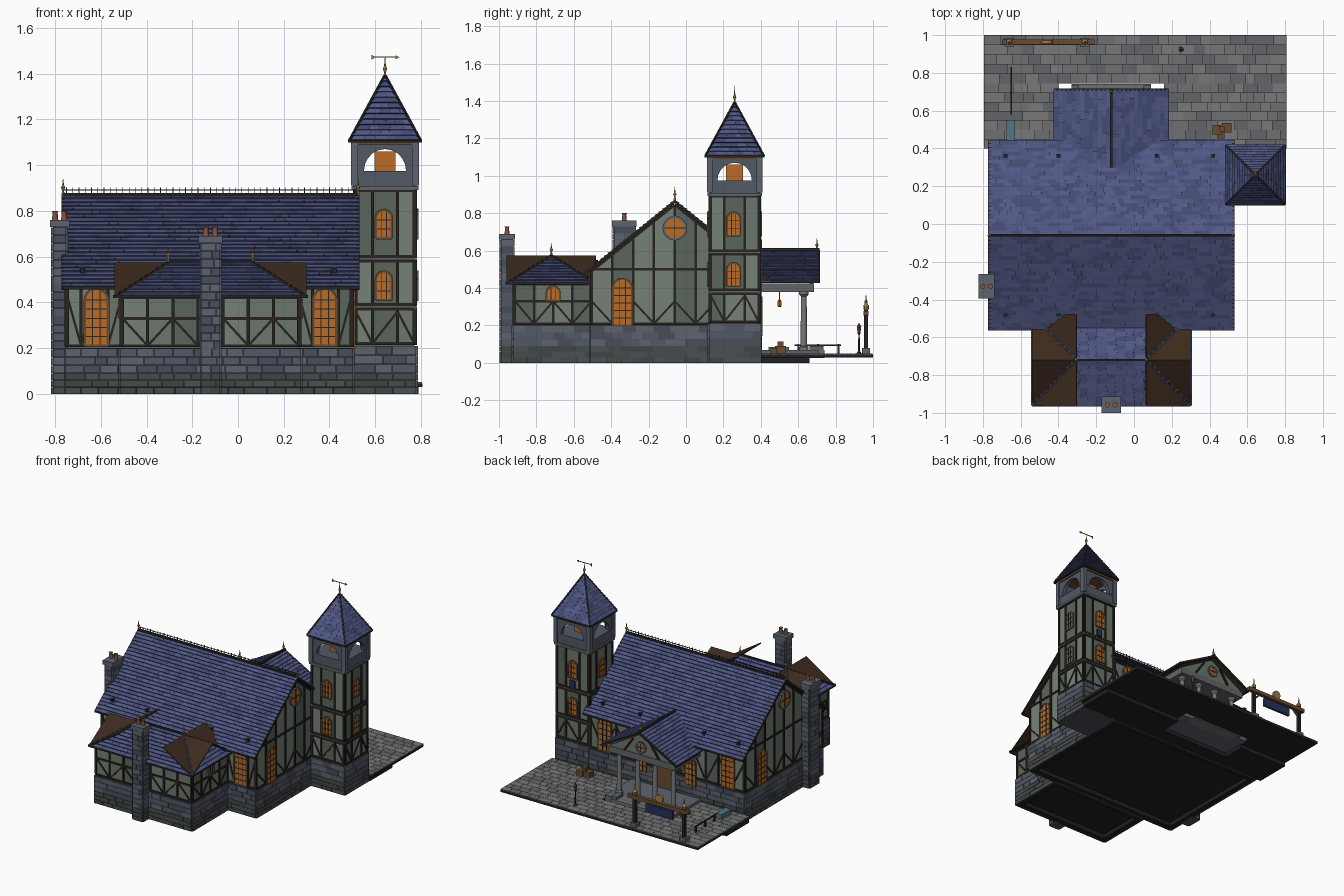
import bpy, bmesh, math, random
from mathutils import Vector as V

if "Cube" in bpy.data.objects:
    bpy.data.objects.remove(bpy.data.objects["Cube"])
random.seed(4)
COL = dict(roof1=(.072, .088, .215), roof2=(.058, .07, .175), roof3=(.085, .1, .24), stone1=(.085, .1, .13),
           stone2=(.065, .075, .1), stone3=(.11, .125, .155), moss1=(.06, .07, .07), moss2=(.05, .06, .055), moss3=(.07, .08, .085),
           pave1=(.16, .16, .165), pave2=(.125, .13, .14), pave3=(.19, .19, .19), plaster1=(.15, .185, .155), plaster2=(.105, .13, .11),
           plaster3=(.18, .22, .18), timber=(.02, .016, .013), deck=(.045, .023, .012), glass=(.48, .15, .02), iron=(.018, .018, .02),
           brass=(.35, .2, .07), clay=(.25, .09, .05), blue=(.02, .03, .1), teal=(.08, .18, .22), wood=(.14, .07, .03), ground=(.015, .015, .015))
MAT = {k: bpy.data.materials.new(k) for k in COL}
for k, c in COL.items():
    MAT[k].diffuse_color = (*c, 1)
ROOF, STONE, PAVE, PLASTER, MOSS = [[p + i for i in "123"] for p in ("roof", "stone", "pave", "plaster", "moss")]
PARTS = {}
# geometry helpers: every piece is collected into a named part
def piece(name, mat, vs, fs):
    pv, pf = PARTS.setdefault(name, ([], []))
    pf.extend(([i + len(pv) for i in f], mat) for f in fs)
    pv.extend(vs)
def prism(name, mat, pts, vec):
    n, pts = len(pts), [V(p) for p in pts]
    sides = [[i, (i + 1) % n, (i + 1) % n + n, i + n] for i in range(n)]
    piece(name, mat, pts + [p + V(vec) for p in pts], [list(range(n)), list(range(n, 2 * n))] + sides)
def box(name, mat, x0, x1, y0, y1, z0, z1):
    prism(name, mat, [(x0, y0, z0), (x1, y0, z0), (x1, y1, z0), (x0, y1, z0)], (0, 0, z1 - z0))
def beam(name, mat, p, q, w):
    p, q = V(p), V(q)
    d = (q - p).normalized()
    s = d.cross(V((1, 0, 0) if abs(d.z) > .99 else (0, 0, 1))).normalized() * w / 2
    t = d.cross(s)
    prism(name, mat, [p - s - t, p + s - t, p + s + t, p - s + t], q - p)
def lathe(name, mat, c, prof, n=10):
    vs = [V(c) + V((r * math.cos(k * math.tau / n), r * math.sin(k * math.tau / n), z)) for r, z in prof for k in range(n)]
    m = len(prof)
    piece(name, mat, vs, [[j * n + k, j * n + (k + 1) % n, (j + 1) * n + (k + 1) % n, (j + 1) * n + k]
          for j in range(m - 1) for k in range(n)] + [list(range(n)), list(range((m - 1) * n, m * n))])
def finial(x, y, z, h):
    lathe("finials", "brass", (x, y, z), [(.007, 0), (.004, h * .3), (.010, h * .45), (.004, h * .6), (.001, h)])
def normal(q):
    return (q[1] - q[0]).cross(q[3] - q[0]).normalized()
# rows of tiles or blocks over a four cornered face
def courses(name, quad, ch, cw, lo, hi, gap, mats):
    a, b, c, d = q = [V(p) for p in quad]
    n, span = normal(q), ((a + b) / 2 - (c + d) / 2).length
    rows = max(1, round(span / ch))
    for r in range(rows):
        v0, v1 = r / rows, (r + 1) / rows - gap / span
        L0, R0, L1, R1 = a.lerp(d, v0), b.lerp(c, v0), a.lerp(d, v1), b.lerp(c, v1)
        w = (R0 - L0).length
        k = max(1, round(w / cw))
        cuts = [0] + [(i + .5 * (r % 2) + random.uniform(-.2, .2)) / k for i in range(1, k)] + [1]
        for u0, u1 in zip(cuts, cuts[1:]):
            u1 -= gap / w
            t = [L0.lerp(R0, u0), L0.lerp(R0, u1), L1.lerp(R1, u1), L1.lerp(R1, u0)]
            piece(name, random.choice(mats), [p - n * .004 for p in t] + [p + n * h for p, h in zip(t, (lo, lo, hi, hi))],
                  [[0, 1, 2, 3], [4, 5, 6, 7], [0, 1, 5, 4], [1, 2, 6, 5], [2, 3, 7, 6], [3, 0, 4, 7]])
def roof(name, quad, tiled=True, decked=True):
    q = [V(p) for p in quad]
    q = q if normal(q).z > 0 else [q[1], q[0], q[3], q[2]]
    if tiled:
        courses(name + "_tiles", q, .027, .05, .008, .001, .0004, ROOF)
    if decked:
        prism(name + "_deck", "deck", q, normal(q) * -.008)
# block walls with mossy lower rows; hollow ones have a raised floor
def stone_block(name, x0, x1, y0, y1, z1, cw=.08, hollow=False):
    box(name, "stone2", x0, x1, y0, y1, .035 if hollow else 0, z1)
    ring = [(x0, y0), (x1, y0), (x1, y1), (x0, y1)]
    for (ax, ay), (bx, by) in zip(ring, ring[1:] + ring[:1]):
        for za, zb, mats in ((0, .09, MOSS), (.09, z1, STONE)):
            courses(name, [(ax, ay, za), (bx, by, za), (bx, by, zb), (ax, ay, zb)], .035, cw, .007, .007, .002, mats)
    if hollow:
        w = .04
        for r in ((x0, x1, y0, y0 + w), (x0, x1, y1 - w, y1), (x0, x0 + w, y0 + w, y1 - w), (x1 - w, x1, y0 + w, y1 - w)):
            box(name + "_rim", "ground", *r, 0, .035)
        box(name + "_floor", "ground", x0 + w, x1 - w, y0 + w, y1 - w, .03, .036)
# wall frames: (along, height, outward) to a point
def wall(side, at):
    u, n = {"S": ((1, 0, 0), (0, -1, 0)), "N": ((1, 0, 0), (0, 1, 0)), "E": ((0, 1, 0), (1, 0, 0)), "W": ((0, 1, 0), (-1, 0, 0))}[side]
    o = V((abs(n[0]) * at, abs(n[1]) * at, 0))
    return lambda a, z, d=0: o + V(u) * a + V((0, 0, z)) + V(n) * d
def split(a, b, n):
    return [a + (b - a) * i / n for i in range(n + 1)]
# plaster panels between studs, rails and braces
def timber(name, f, us, z0, top, rails=(), brace=None, w=.013):
    T = top if callable(top) else (lambda u: top)
    bar = lambda a, za, b, zb, s=1: beam(name + "_timber", "timber", f(a, za, .006), f(b, zb, .006), w * s)
    for i, (a, b) in enumerate(zip(us, us[1:])):
        prism(name + "_panels", random.choice(PLASTER), [f(a, z0), f(b, z0), f(b, T(b)), f(a, T(a))], f(0, 0, .006) - f(0, 0))
        bar(a, T(a), b, T(b))
        for z in (z0, *rails):
            bar(a, z, b, z)
        if brace:
            bar(a, z0 if i % 2 else brace, b, brace if i % 2 else z0, .8)
    for a in us:
        bar(a, z0, a, T(a), 1.05)
def glazed(f, pts, frame, w):
    prism("window_glass", "glass", [f(*p) for p in pts], f(0, 0, .016) - f(0, 0))
    for p, q in zip(pts, pts[1:] + pts[:1]):
        if p != q:
            beam("window_frames", frame, f(*p, .014), f(*q, .014), w)
def window(f, a, z0, w, h):
    r = w / 2
    glazed(f, [(a - r, z0)] + [(a + r * math.cos(t * math.pi / 8), z0 + h - r + r * math.sin(t * math.pi / 8)) for t in range(8, -1, -1)] + [(a + r, z0)], "wood", .01)
    for s in (-.33, .33):
        beam("window_bars", "iron", f(a + s * r, z0, .017), f(a + s * r, z0 + h - r * .1, .017), .004)
    for k in range(1, int(h / .04)):
        beam("window_bars", "iron", f(a - r, z0 + k * .04, .017), f(a + r, z0 + k * .04, .017), .004)
def round_window(f, a, z, r):
    ring = [(a + r * math.cos(k * math.tau / 16), z + r * math.sin(k * math.tau / 16)) for k in range(16)]
    glazed(f, ring, "stone3", .012)
    for p in ring[::4]:
        beam("window_bars", "iron", f(a, z, .017), f(*p, .017), .005)
# main hall
stone_block("hall_base", -.755, .505, -.51, .395, .2, hollow=True)
slope = lambda y: .845 - .8 * abs(y + .06)
prism("hall_core", "plaster2", [(-.745, y, z) for y, z in ((-.5, .2), (.385, .2), (.385, slope(.385)), (-.06, .84), (-.5, slope(-.5)))], (1.24, 0, 0))
for side, at, y in (("E", .495, -.34), ("W", -.745, .2)):
    timber("hall_gable", wall(side, at), split(-.505, -.06, 4) + split(-.06, .385, 4)[1:], .21, slope, (.5,), .33)
    round_window(wall(side, at), -.06, .72, .06)
    window(wall(side, at), y, .2, .1, .25)
for side, at, a, b, n in (("S", -.5, -.745, -.51, 4), ("S", -.5, .27, .495, 4), ("N", .385, -.745, .5, 12)):
    timber("hall_wall", wall(side, at), split(a, b, n), .21, .47, (), .42)
for x in (-.62, .38):
    window(wall("S", -.5), x, .21, .1, .25)
    window(wall("N", .385), x, .21, .1, .25)
for s in (-1, 1):
    e = -.06 + s * .5
    roof("hall_roof", [(-.77, e, .465), (.53, e, .465), (.53, -.06, .868), (-.77, -.06, .868)])
    for x in (-.765, .525):
        beam("hall_bargeboards", "timber", (x, e, .46), (x, -.06, .863), .014)
        finial(x, -.06, .87, .07)
    beam("hall_gutters", "iron", (-.77, e - s * .003, .464), (.53, e - s * .003, .464), .014)
    for x in (-.68, -.4, .12, .42):
        box("snow_hooks", "iron", x - .01, x + .01, e - s * .08 - .01, e - s * .08 + .01, .5, .55)
for z, w in ((.872, .014), (.892, .004)):
    beam("hall_ridge", "iron", (-.765, -.06, z), (.525, -.06, z), w)
for x in split(-.75, .51, 46):
    beam("ridge_cresting", "iron", (x, -.06, .87), (x, -.06, .903), .003)
# low wing with crossed roof boards standing above the hips
stone_block("wing_base", -.515, .275, -.925, -.51, .2, hollow=True)
box("wing_core", "plaster2", -.505, .265, -.915, -.5, .2, .43)
timber("wing_front", wall("S", -.915), split(-.505, .265, 7), .21, .42, (.33,), .33)
X0, X1, Y0, Y1, E, T, RY = -.54, .3, -.96, -.48, .425, .575, -.72
for x, r, wx, side in ((X0, -.305, -.505, "W"), (X1, .065, .265, "E")):
    timber("wing_side", wall(side, wx), split(-.915, -.505, 4), .21, .42, (.33,), .33)
    window(wall(side, wx), -.71, .335, .07, .075)
    roof("wing_roof", [(x, Y0, E), (x, Y1, E), (r, RY, T), (r, RY, T)] if x > 0 else [(x, Y1, E), (x, Y0, E), (r, RY, T), (r, RY, T)], decked=False)
    roof("wing_roof", [(x, Y0, E), (x, Y1, E), (r, Y1, T), (r, Y0, T)], tiled=False)
    beam("wing_gutters", "iron", (x, Y0, E), (x, -.5, E), .012)
    finial(r, RY, T, .065)
    for y in (Y0, Y1):
        beam("wing_ridge", "iron", (x, y, E), (r, RY, T), .01)
for y in (Y0, Y1):
    roof("wing_roof", [(X0, y, E), (X1, y, E), (.065, RY, T), (-.305, RY, T)], decked=False)
    roof("wing_roof", [(X0, y, E), (X1, y, E), (X1, RY, T), (X0, RY, T)], tiled=False)
beam("wing_ridge", "iron", (-.305, RY, T + .005), (.065, RY, T + .005), .012)
beam("wing_gutters", "iron", (X0, Y0, E), (X1, Y0, E), .012)
# chimneys
for cx, cy, hx, hy, h in ((-.12, -.957, .04, .033, .68), (-.78, -.33, .03, .055, .75)):
    stone_block("chimney", cx - hx, cx + hx, cy - hy, cy + hy, h - .02, .05)
    box("chimney_cap", "stone3", cx - hx - .012, cx + hx + .012, cy - hy - .01, cy + hy + .01, h - .02, h + .01)
    for s in (-.02, .02):
        lathe("chimney_pots", "clay", (cx + s, cy, h + .01), [(.014, 0), (.011, .03), (.014, .04)])
# tower with arched belfry and pyramid roof
TX, TY = .643, .26
stone_block("tower_base", TX - .137, TX + .137, TY - .137, TY + .137, .21)
box("tower_core", "plaster2", TX - .128, TX + .128, TY - .128, TY + .128, .2, .9)
top = (TX, TY, 1.39)
for side, c, m, s, p, q in (("S", TY, TX, -1, (-1, -1), (1, -1)), ("N", TY, TX, 1, (1, 1), (-1, 1)), ("E", TX, TY, 1, (1, -1), (1, 1)), ("W", TX, TY, -1, (-1, 1), (-1, -1))):
    f, g = wall(side, c + s * .128), wall(side, c + s * .14)
    us = [m - .128, m - .055, m + .055, m + .128]
    for z0, z1, brace in ((.22, .37, .36), (.39, .58, None), (.6, .89, None)):
        timber("tower", f, us, z0, z1, (), brace)
    for z in (.41, .68):
        window(f, m - .005, z, .07, .125)
    arch = [(m + .092 * math.cos(k * math.pi / 10), .975 + .095 * math.sin(k * math.pi / 10)) for k in range(11)]
    out = [(m - .14, .975), (m - .14, 1.1), (m + .14, 1.1), (m + .14, .975)]
    prism("belfry_arches", "stone1", [g(*a) for a in out + arch], g(0, 0, -.03) - g(0, 0))
    for k in (-.132, .132):
        beam("belfry_posts", "stone3", g(m + k, .91, -.005), g(m + k, 1.1, -.005), .028)
    a, b = [(TX + .155 * i, TY + .155 * j, 1.105) for i, j in (p, q)]
    roof("tower_roof", [a, b, top, top], decked=False)
    beam("tower_roof_edges", "iron", a, b, .012)
    beam("tower_roof_edges", "iron", a, top, .012)
    for k in range(1, 16):
        h = V(a).lerp(V(top), k / 16) + V((0, 0, .006))
        beam("hip_studs", "stone3", h, h + V((0, 0, .006)), .006)
for name, mat, r, z0, z1 in (("tower_band", "stone3", .138, .367, .383), ("tower_band", "stone3", .138, .582, .598), ("tower_band", "stone3", .146, .892, .908),
        ("belfry_parapet", "stone1", .137, .9, .975), ("belfry_cornice", "wood", .148, 1.087, 1.103), ("belfry_glow", "glass", .046, .975, 1.06)):
    box(name, mat, TX - r, TX + r, TY - r, TY + r, z0, z1)
box("tower_plaque", "blue", TX - .02, TX + .02, TY + .128, TY + .145, .61, .66)
finial(TX, TY, 1.38, .09)
beam("weather_vane", "brass", (TX - .06, TY, 1.472), (TX + .05, TY, 1.472), .004)
for x, w in ((-.06, .012), (.045, .009)):
    prism("weather_vane", "brass", [(TX + x, TY - .002, 1.472 - w), (TX + x + .018, TY - .002, 1.472), (TX + x, TY - .002, 1.472 + w)], (0, .004, 0))
# paved forecourt with a gap round the porch steps
for x0, x1, y0, y1 in ((-.795, -.4, .4, .745), (.16, .807, .4, .745), (-.795, .807, .745, 1)):
    box("forecourt_slab", "ground", x0, x1, y0, y1, .03, .045)
    courses("forecourt_paving", [(x0, y0, .045), (x1, y0, .045), (x1, y1, .045), (x0, y1, .045)], .048, .075, .006, .006, .002, PAVE)
for x0, x1, y1 in ((-.79, -.4, .66), (.16, .79, .66), (-.4, .16, .5)):
    box("forecourt_footing", "ground", x0, x1, .4, y1, 0, .03)
box("porch_floor", "stone3", -.4, .16, .39, .71, .03, .07)
box("porch_steps", "pave1", -.33, .09, .655, .74, .025, .07)
# porch
PX = -.12
box("porch_entablature", "pave2", PX - .27, PX + .27, .385, .685, .38, .425)
prism("porch_pediment", "plaster1", [(PX - .27, .66, .425), (PX + .27, .66, .425), (PX, .66, .58)], (0, .02, 0))
round_window(wall("N", .68), PX, .485, .035)
for s in (-1, 1):
    e = PX + s * .3
    roof("porch_roof", [(e, .3, .435), (e, .712, .435), (PX, .712, .6), (PX, .3, .6)])
    beam("porch_bargeboards", "timber", (e, .71, .432), (PX, .71, .597), .014)
    beam("porch_gutters", "iron", (e, .45, .432), (e, .712, .432), .012)
    beam("pediment_timber", "timber", (PX + s * .14, .685, .43), (PX + s * .07, .685, .53), .012)
    window(wall("N", .39), PX + s * .2, .15, .08, .2)
    lathe("porch_lanterns", "glass", (PX + s * .2, .5, .3), [(.008, 0), (.013, .005), (.013, .03), (.003, .04), (.002, .085)], 6)
    box("porch_step_cheeks", "stone3", PX + s * .19 - .02, PX + s * .19 + .02, .66, .735, .025, .09)
    for x in (.07, .22):
        lathe("porch_columns", "pave3", (PX + s * x, .63, 0), [(.026, .07), (.026, .085), (.018, .09), (.015, .355), (.025, .365), (.025, .38)], 16)
beam("porch_ridge", "iron", (PX, .3, .606), (PX, .715, .606), .014)
finial(PX, .7, .6, .065)
box("porch_door", "wood", PX - .08, PX + .08, .385, .405, .07, .33)
# sign gantry, lamp, rail, trough and crates
for x, s in ((-.66, 1), (-.26, -1)):
    box("gantry_feet", "stone3", x - .025, x + .025, .94, .985, .045, .08)
    beam("gantry_posts", "timber", (x, .963, .07), (x, .963, .29), .022)
    lathe("gantry_caps", "brass", (x, .963, .285), [(.016, 0), (.016, .02), (.005, .035), (.002, .075)])
    beam("gantry_braces", "wood", (x, .963, .2), (x + s * .06, .963, .26), .012)
beam("gantry_beam", "wood", (-.7, .963, .265), (-.21, .963, .265), .026)
box("gantry_board", "blue", -.57, -.35, .955, .971, .18, .24)
prism("gantry_medallion", "brass", [(-.46 + .03 * math.cos(k * math.tau / 14), .955, .305 + .03 * math.sin(k * math.tau / 14)) for k in range(14)], (0, .016, 0))
lathe("lamp_post", "iron", (.25, .925, .05), [(.014, 0), (.005, .015), (.004, .1), (.01, .11)])
lathe("lamp_head", "wood", (.25, .925, .16), [(.009, 0), (.013, .03), (.014, .033), (.001, .055)], 6)
beam("hitching_rail", "timber", (-.65, .58, .095), (-.65, .83, .095), .008)
for y in (.6, .705, .815):
    beam("hitching_rail", "timber", (-.65, y, .045), (-.65, y, .1), .01)
box("trough", "teal", -.675, -.629, .44, .55, .05, .085)
for x, y, z, w in ((.44, .5, .05, .025), (.49, .51, .05, .025), (.46, .47, .05, .018), (.465, .505, .09, .015)):
    box("crates", "wood", x - w, x + w, y - w, y + w, z, z + w * 1.6)
# turn the collected parts into objects
for name, (vs, fs) in PARTS.items():
    me, used = bpy.data.meshes.new(name), sorted({m for _, m in fs})
    me.from_pydata(vs, [], [f for f, _ in fs])
    for m in used:
        me.materials.append(MAT[m])
    me.polygons.foreach_set("material_index", [used.index(m) for _, m in fs])
    bm = bmesh.new()
    bm.from_mesh(me)
    bmesh.ops.recalc_face_normals(bm, faces=bm.faces)
    bm.to_mesh(me)
    ob = bpy.data.objects.new(name, me)
    bpy.context.collection.objects.link(ob)
    if name in ("porch_columns", "finials", "chimney_pots"):
        bpy.context.view_layer.objects.active = ob
        ob.select_set(True)
        bpy.ops.object.shade_smooth_by_angle(angle=.7)
        ob.select_set(False)

for m in bpy.data.materials:
    if m.users and not m.is_grease_pencil:
        m.use_nodes = True
        m.node_tree.nodes["Principled BSDF"].inputs["Base Color"].default_value = m.diffuse_color
